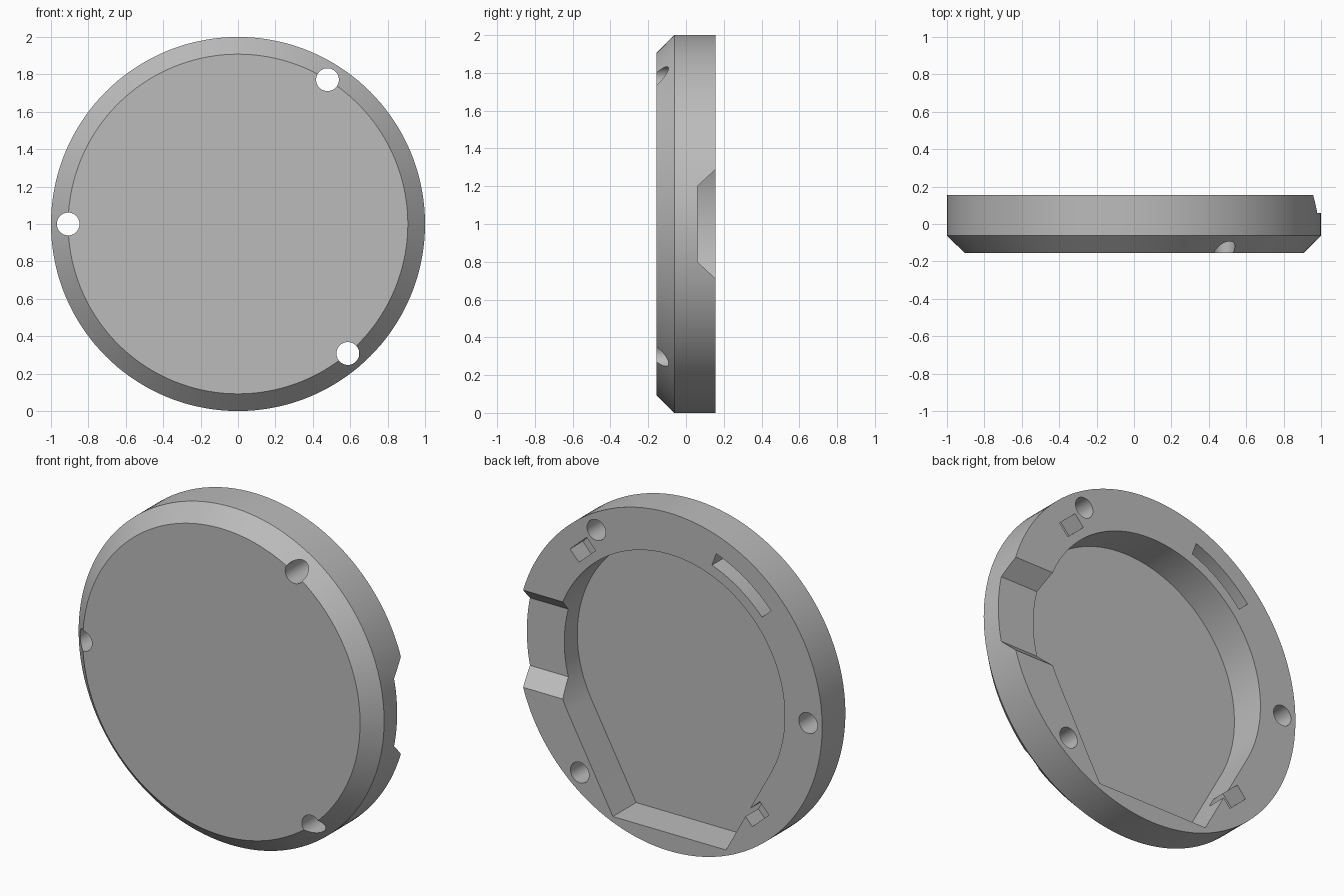
import bpy, bmesh, math
from mathutils import Vector

if "Cube" in bpy.data.objects:
    bpy.data.objects.remove(bpy.data.objects["Cube"])

CZ = 1.0                      # height of the disc axis
FRONT, BACK = -0.155, 0.155
FLOOR = -0.062                # pocket floor depth

grey = bpy.data.materials.new("mid grey")
grey.diffuse_color = (0.5, 0.5, 0.5, 1)
grey.use_nodes = True
grey.node_tree.nodes["Principled BSDF"].inputs["Base Color"].default_value = grey.diffuse_color


def arc(r, a0, a1, n, cx=0.0, cz=CZ):
    """Points (x, z) on an arc, angles in degrees."""
    return [(cx + r * math.cos(math.radians(a0 + (a1 - a0) * i / n)),
             cz + r * math.sin(math.radians(a0 + (a1 - a0) * i / n)))
            for i in range(n + 1)]


def loft(name, rings):
    """Closed solid through rings of equal point count."""
    bm = bmesh.new()
    loops = [[bm.verts.new(p) for p in ring] for ring in rings]
    n = len(loops[0])
    for a, b in zip(loops, loops[1:]):
        for i in range(n):
            j = (i + 1) % n
            bm.faces.new((a[i], a[j], b[j], b[i]))
    bm.faces.new(loops[0][::-1])
    bm.faces.new(loops[-1])
    bmesh.ops.recalc_face_normals(bm, faces=bm.faces)
    me = bpy.data.meshes.new(name)
    bm.to_mesh(me)
    bm.free()
    me.materials.append(grey)
    ob = bpy.data.objects.new(name, me)
    bpy.context.collection.objects.link(ob)
    return ob


def prism(name, outline, y0, y1):
    """Extrude an (x, z) outline along y."""
    return loft(name, [[(x, y, z) for x, z in outline] for y in (y0, y1)])


# Disc with chamfered front rim
SEG = 144
disc = loft("disc_cover", [[(x, y, z) for x, z in arc(r, 0, 360, SEG)[:-1]]
                           for r, y in ((0.908, FRONT), (1.0, -0.062), (1.0, BACK))])
cutters = []
OUT = BACK + 0.1

# Round pocket widening to a flat-bottomed tail
tangent = -28.0
pocket = arc(0.755, tangent, 180 - tangent, 110) + [(-0.37, 0.105), (0.37, 0.105)]
cutters.append(prism("pocket_cutter", pocket, FLOOR, OUT))

# Three screw holes through the rim
for a in (180, 58.2, -49.7):
    cx = 0.908 * math.cos(math.radians(a))
    cz = CZ + 0.908 * math.sin(math.radians(a))
    cutters.append(prism("screw_hole_cutter", arc(0.061, 0, 360, 40, cx, cz)[:-1],
                         FRONT - 0.1, OUT))

# Curved slot in the back rim
slot = arc(0.895, 110, 138, 20) + arc(0.815, 138, 110, 20)
cutters.append(prism("slot_cutter", slot, BACK - 0.15, OUT))

# Two opposite rectangular clip recesses
for a in (48, 228):
    u = Vector((math.cos(math.radians(a)), math.sin(math.radians(a))))
    t = Vector((-u.y, u.x))
    c = Vector((0, CZ)) + u * 0.848
    rect = [tuple(c + u * (0.043 * i) + t * (0.073 * j))
            for i, j in ((-1, -1), (1, -1), (1, 1), (-1, 1))]
    cutters.append(prism("clip_cutter", rect, BACK - 0.12, OUT))

# Sloped side notch through the rim
s = 0.0875 / 0.095            # slope of the notch sides
ext = 0.0875 + s * 0.1
notch = [(0.06, 0.8), (0.06, 1.2), (OUT, 1.2 + ext), (OUT, 0.8 - ext)]
cutters.append(loft("notch_cutter", [[(x, y, z) for y, z in notch] for x in (0.5, 1.2)]))

# Cut everything, then drop the cutters
for c in cutters:
    m = disc.modifiers.new(c.name, 'BOOLEAN')
    m.operation = 'DIFFERENCE'
    m.solver = 'EXACT'
    m.object = c
    c.hide_render = True
bpy.context.view_layer.update()
dg = bpy.context.evaluated_depsgraph_get()
result = bpy.data.meshes.new_from_object(disc.evaluated_get(dg))
disc.modifiers.clear()
disc.data = result
for c in cutters:
    bpy.data.objects.remove(c)
result.materials.clear()
result.materials.append(grey)
for p in result.polygons:
    p.material_index = 0

bpy.context.view_layer.objects.active = disc
disc.select_set(True)
bpy.ops.object.shade_smooth_by_angle(angle=math.radians(25))
